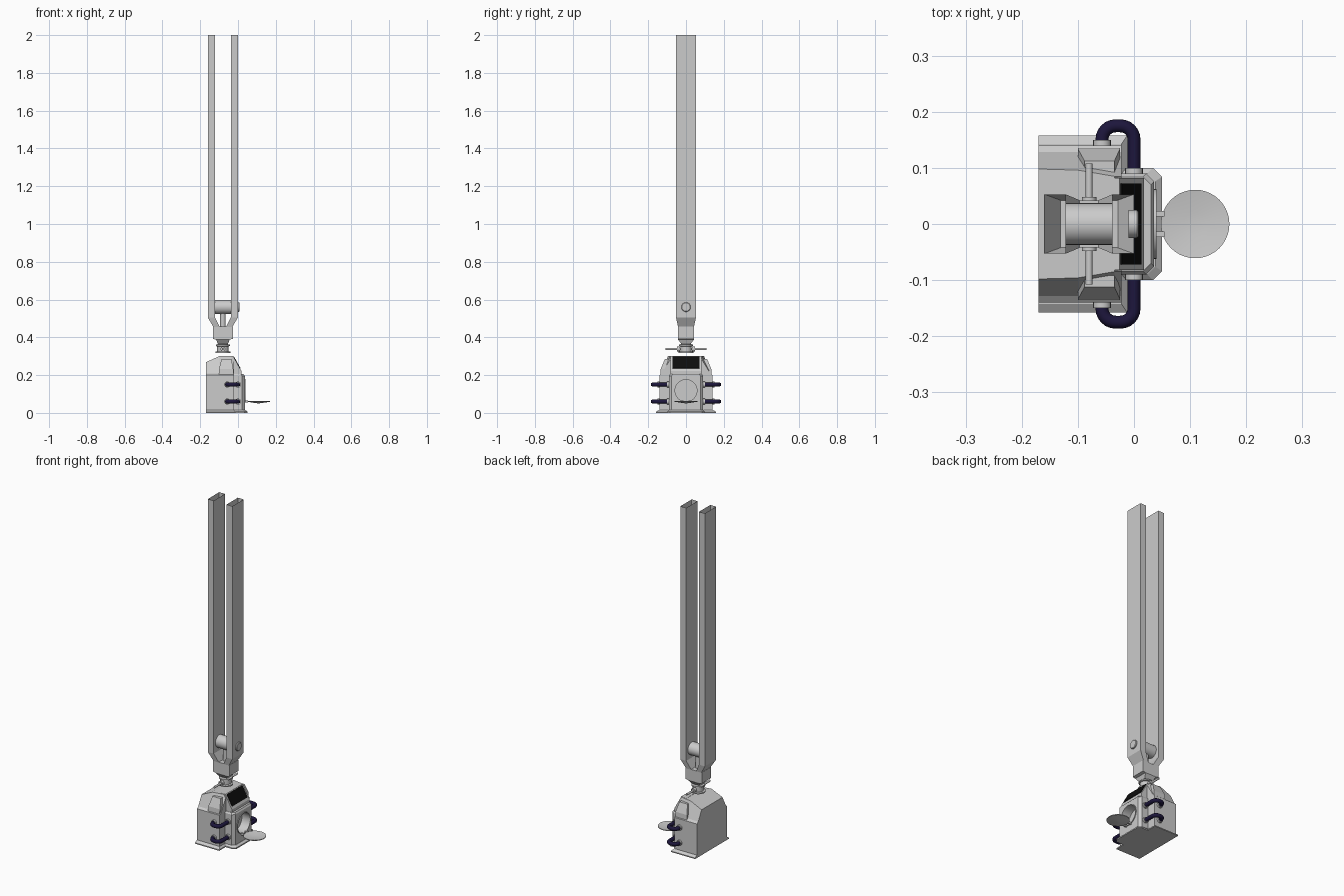
import bpy, bmesh, math
from mathutils import Vector

if "Cube" in bpy.data.objects:
    bpy.data.objects.remove(bpy.data.objects["Cube"])

CX = -0.08  # mast axis


def finish(name, bm, mat=None, smooth=False):
    bmesh.ops.recalc_face_normals(bm, faces=bm.faces)
    me = bpy.data.meshes.new(name)
    bm.to_mesh(me)
    bm.free()
    ob = bpy.data.objects.new(name, me)
    bpy.context.collection.objects.link(ob)
    if mat:
        me.materials.append(mat)
    if smooth:
        activate(ob)
        bpy.ops.object.shade_smooth_by_angle(angle=math.radians(35))
    return ob


def activate(ob):
    bpy.ops.object.select_all(action='DESELECT')
    ob.select_set(True)
    bpy.context.view_layer.objects.active = ob


def material(name, col):
    m = bpy.data.materials.new(name)
    m.diffuse_color = (*col, 1)
    m.use_nodes = True
    m.node_tree.nodes["Principled BSDF"].inputs["Base Color"].default_value = m.diffuse_color
    return m


def loft(name, rings, caps=(True, True), mat=None, smooth=False):
    bm = bmesh.new()
    vs = [[bm.verts.new(p) for p in r] for r in rings]
    n = len(vs[0])
    for a, b in zip(vs, vs[1:]):
        for i in range(n):
            j = (i + 1) % n
            bm.faces.new((a[i], a[j], b[j], b[i]))
    if caps[0]:
        bm.faces.new(vs[0])
    if caps[1]:
        bm.faces.new(vs[-1])
    return finish(name, bm, mat, smooth)


def rect(x0, x1, y0, y1, z):
    return [(x0, y0, z), (x1, y0, z), (x1, y1, z), (x0, y1, z)]


def box(name, x0, x1, y0, y1, z0, z1, mat=None):
    return loft(name, [rect(x0, x1, y0, y1, z0), rect(x0, x1, y0, y1, z1)], mat=mat)


def lathe(name, centre, axis, prof, n=32, caps=(True, True), mat=None):
    # prof: (radius, offset along axis)
    q = Vector((0, 0, 1)).rotation_difference(Vector(axis))
    rings = []
    for r, h in prof:
        rings.append([Vector(centre) + q @ Vector((r * math.cos(2 * math.pi * i / n),
                      r * math.sin(2 * math.pi * i / n), h)) for i in range(n)])
    return loft(name, rings, caps, mat, True)


navy = material("navy_rubber", (0.012, 0.008, 0.045))
black = material("black_glass", (0.004, 0.004, 0.004))

# Tall open-topped fork prongs, tapering in to the yoke
for s, side in ((-1, "left"), (1, "right")):
    loft("fork_prong_" + side, [
        rect(CX + s * 0.05, CX + s * 0.016, -0.042, 0.042, 0.455),
        rect(CX + s * 0.08, CX + s * 0.042, -0.053, 0.053, 0.505),
        rect(CX + s * 0.08, CX + s * 0.042, -0.053, 0.053, 2.0)], caps=(False, False))
loft("fork_yoke", [rect(CX - a, CX + a, -b, b, z) for a, b, z in
     ((0.026, 0.024, 0.365), (0.036, 0.042, 0.388), (0.053, 0.042, 0.392), (0.053, 0.042, 0.457))])

# Roller, its axle cap and the rod below it
lathe("roller", (CX, 0, 0.56), (1, 0, 0), [(0.037, -0.042), (0.037, 0.042)])
lathe("roller_axle_cap", (0, 0, 0.56), (1, 0, 0), [(0.025, -0.01), (0.025, 0.005), (0.022, 0.008)])
lathe("roller_rod", (CX, 0, 0.45), (0, 0, 1), [(0.014, 0), (0.014, 0.09)], 16)

# Swivel under the yoke with its cross pin
lathe("swivel", (CX, 0, 0), (0, 0, 1), [(0.04, 0.317), (0.04, 0.324), (0.03, 0.326), (0.03, 0.352),
      (0.037, 0.354), (0.037, 0.361), (0.026, 0.364), (0.026, 0.38)], 24)
lathe("cross_pin", (CX, 0, 0.338), (0, 1, 0), [(0.006, -0.108), (0.006, 0.108)], 12)
for s in (-1, 1):
    lathe("pin_collar", (CX, s * 0.04, 0.338), (0, 1, 0), [(0.013, -0.008), (0.013, 0.008)], 16)

# Main housing: shouldered section lofted from back to front
def section(x, top, zt):
    return [(x, -0.14, 0), (x, -0.14, 0.2), (x, -0.128, 0.21), (x, -top, zt),
            (x, top, zt), (x, 0.128, 0.21), (x, 0.14, 0.2), (x, 0.14, 0)]

loft("housing", [section(-0.17, 0.098, 0.268), section(-0.1, 0.096, 0.3),
                 section(-0.035, 0.085, 0.3), section(-0.022, 0.085, 0.28)])

# Raised shoulder blocks
for s in (-1, 1):
    loft("shoulder_block", [
        rect(-0.1, -0.025, s * 0.08, s * 0.136, 0.2),
        rect(-0.1, -0.025, s * 0.08, s * 0.134, 0.232),
        rect(-0.088, -0.035, s * 0.07, s * 0.112, 0.285)])

# Sloped screen housing and screen
prof = [(-0.06, 0.19), (-0.06, 0.301), (-0.026, 0.301), (0.018, 0.222), (0.018, 0.19)]
loft("screen_housing", [[(x, y, z) for x, z in prof] for y in (-0.082, 0.082)])
loft("screen", [[(x + d, y, z + d * 0.55) for x, y, z in
     ((-0.024, -0.072, 0.297), (-0.024, 0.072, 0.297), (0.011, 0.072, 0.235), (0.011, -0.072, 0.235))]
     for d in (-0.004, 0.0025)], mat=black)

# Base flange and front block, with chamfered corners
def front_ring(x0, x1, w, c, z):
    return [(x0, -w, z), (x1 - c, -w, z), (x1, -w + c, z), (x1, w - c, z), (x1 - c, w, z), (x0, w, z)]

loft("base_flange", [rect(-0.17, -0.012, -0.158, 0.158, 0), rect(-0.17, -0.012, -0.158, 0.158, 0.006),
                     rect(-0.17, -0.022, -0.143, 0.143, 0.016)])
loft("front_flange", [front_ring(-0.03, 0.05, 0.1, 0.016, 0), front_ring(-0.03, 0.05, 0.1, 0.016, 0.007),
                      front_ring(-0.03, 0.038, 0.09, 0.014, 0.016)])
block = loft("front_block", [front_ring(-0.03, 0.036, 0.09, 0.014, 0.003),
                             front_ring(-0.03, 0.036, 0.09, 0.014, 0.196),
                             front_ring(-0.03, 0.03, 0.084, 0.014, 0.205)])
cutter = lathe("hatch_cutter", (0, 0, 0.118), (1, 0, 0), [(0.058, -0.015), (0.058, 0.08)], 40)
cutter.hide_render = True
mod = block.modifiers.new("hatch_hole", 'BOOLEAN')
mod.operation = 'DIFFERENCE'
mod.object = cutter
mod.solver = 'EXACT'
activate(block)
bpy.ops.object.modifier_apply(modifier=mod.name)
bpy.data.objects.remove(cutter, do_unlink=True)

# Hatch rim, open dished lid and hinges
lathe("hatch_rim", (0.036, 0, 0.118), (1, 0, 0),
      [(0.062, -0.003), (0.062, 0.004), (0.058, 0.004), (0.058, -0.003)], 40, (False, False))
lathe("hatch_lid", (0.109, 0, 0.06), (0, 0, 1),
      [(0.008, -0.009), (0.061, -0.001), (0.061, 0.003), (0.02, -0.003)], 40)
for s in (-1, 1):
    box("lid_hinge", 0.034, 0.054, s * 0.018 - 0.005, s * 0.018 + 0.005, 0.054, 0.066)

# Bent tube handles with end collars, two on each side
def handle(s, z):
    cu = bpy.data.curves.new("handle", 'CURVE')
    cu.dimensions = '3D'
    cu.bevel_depth = 0.0115
    cu.bevel_resolution = 3
    cu.use_fill_caps = True
    r, yo, xa, xb = 0.024, 0.175, 0.0, -0.057
    pts = [(xa, 0.088)]
    for k in range(7):
        a = math.pi / 2 * k / 6
        pts.append((xa - r + r * math.cos(a), yo - r + r * math.sin(a)))
    for k in range(7):
        a = math.pi / 2 * (1 + k / 6)
        pts.append((xb + r + r * math.cos(a), yo - r + r * math.sin(a)))
    pts.append((xb, 0.138))
    sp = cu.splines.new('POLY')
    sp.points.add(len(pts) - 1)
    for p, (x, y) in zip(sp.points, pts):
        p.co = (x, s * y, z, 1)
    sp.use_smooth = True
    cu.materials.append(navy)
    ob = bpy.data.objects.new("handle", cu)
    bpy.context.collection.objects.link(ob)
    activate(ob)
    bpy.ops.object.convert(target='MESH')
    lathe("handle_collar", (xa, s * 0.094, z), (0, 1, 0), [(0.016, -0.006), (0.016, 0.006)], 16)
    lathe("handle_collar", (xb, s * 0.144, z), (0, 1, 0), [(0.016, -0.006), (0.016, 0.006)], 16)

for s in (-1, 1):
    for z in (0.06, 0.15):
        handle(s, z)
